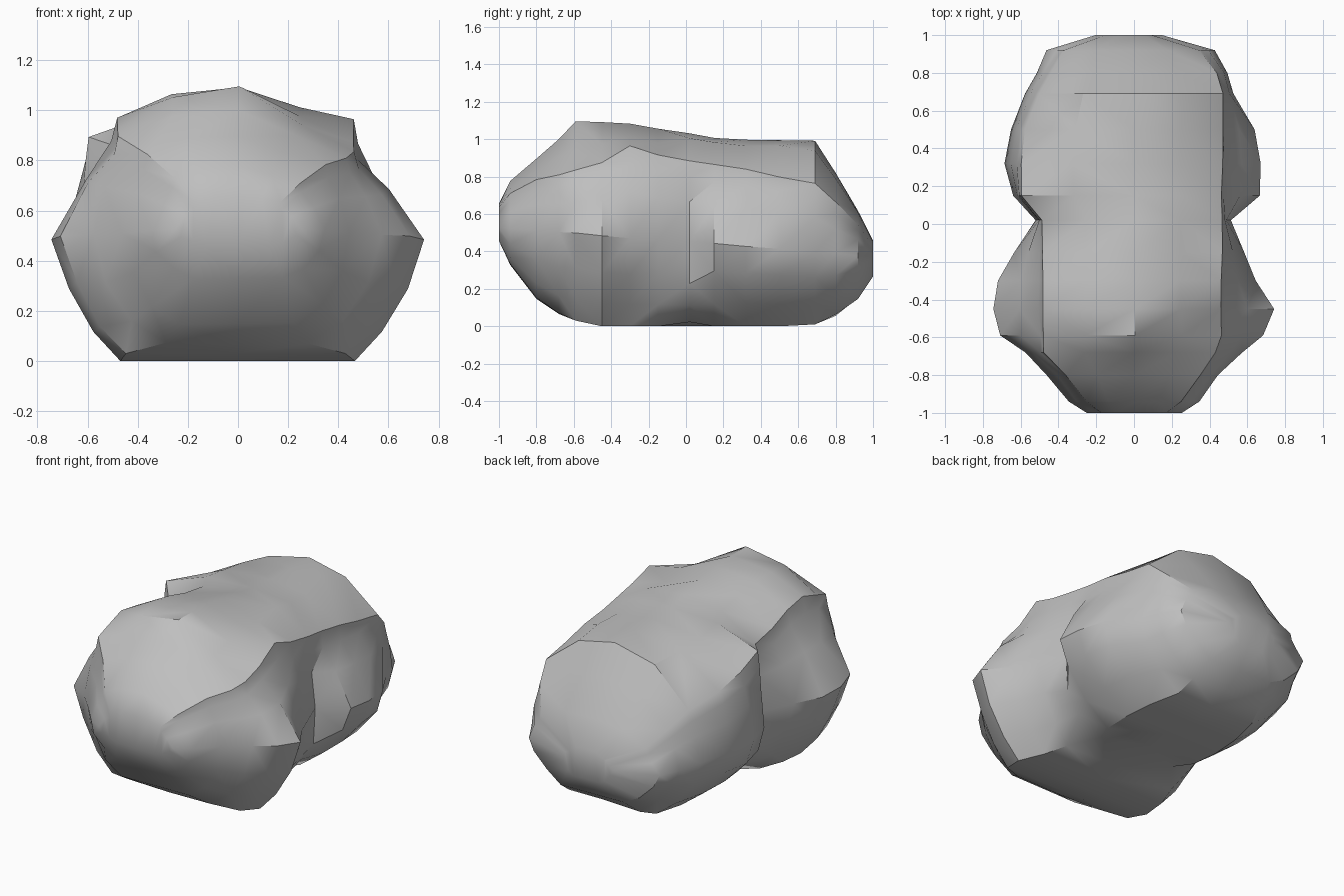
import bpy, bmesh, random

if "Cube" in bpy.data.objects:
    bpy.data.objects.remove(bpy.data.objects["Cube"])

random.seed(4)

# Boulder colour
stone = bpy.data.materials.new("stone grey")
stone.diffuse_color = (0.52, 0.52, 0.52, 1)
stone.use_nodes = True
stone.node_tree.nodes["Principled BSDF"].inputs["Base Color"].default_value = stone.diffuse_color

# Cross-sections from front to back:
# y, bottom z, top z, widest left x, widest right x,
# shoulder left x, shoulder right x, shoulder left z, shoulder right z
SECTIONS = [
    (-1.00, .46, .66, -.25, .25, -.18, .18, .63, .63),
    (-0.94, .33, .78, -.35, .35, -.26, .26, .73, .71),
    (-0.80, .15, .90, -.46, .45, -.37, .36, .83, .78),
    (-0.68, .07, 1.0, -.58, .57, -.49, .45, .90, .81),
    (-0.59, .03, 1.09, -.71, .68, -.50, .48, .93, .83),
    (-0.45, 0, 1.09, -.745, .74, -.50, .48, .97, .88),
    (-0.30, 0, 1.085, -.72, .64, -.50, .48, .95, .96),
    (-0.15, 0, 1.06, -.63, .58, -.50, .48, .89, .92),
    (0.02, 0, 1.03, -.52, .51, -.50, .48, .86, .88),
    (0.15, 0, 1.01, -.64, .66, -.61, .48, .89, .86),
    (0.32, 0, 1.0, -.68, .67, -.62, .48, .83, .84),
    (0.50, 0, 1.0, -.655, .64, -.60, .48, .77, .80),
    (0.69, .01, .99, -.58, .53, -.52, .48, .71, .76),
    (0.80, .06, .82, -.51, .50, -.45, .45, .61, .66),
    (0.92, .15, .62, -.46, .43, -.38, .36, .52, .54),
    (1.00, .27, .46, -.20, .15, -.15, .10, .43, .43),
]


def underside(y):
    """Fractions of width and height for the lower flank at this depth."""
    if abs(y) < .1:                       # waist: steep underside
        return (.50, .05), (.82, .25), (.98, .5), (1, 1)
    if y > 0:                             # rear lobe: undercut
        return (.48, 0), (.72, .28), (.93, .66), (1, 1)
    if y < -.6:                           # nose: rounder
        return (.50, 0), (.74, .2), (.92, .56), (1, 1)
    return (.63, 0), (.77, .24), (.91, .6), (1, 1)


def half_ring(y, bottom, top, wide_z, wide_x, sh_x, sh_z):
    """One side of a section, from the base up to the top shoulder."""
    def mix(a, b, t):
        return a + (b - a) * t
    crown = .45 if y < 0 and sh_x > 0 else .8
    pts = [(wide_x * fx, mix(bottom, wide_z, fz)) for fx, fz in underside(y)]
    pts += [(mix(wide_x, sh_x, .55), mix(wide_z, sh_z, .5)),
            (sh_x, mix(wide_z, sh_z, .80)),
            (sh_x * .97, sh_z),
            (sh_x * .52, mix(sh_z, top, crown))]
    return pts


# Skin the sections into one lumpy body
bm = bmesh.new()
rings = []
for y, zb, zt, xl, xr, sl, sr, zl, zr in SECTIONS:
    wide = .45 - .08 * y
    right = half_ring(y, zb, zt, wide, xr, sr, zr)
    left = half_ring(y, zb, zt, wide, xl, sl, zl)
    outline = [(0, zb)] + right + [(0, zt)] + left[::-1]
    ring = []
    for x, z in outline:
        rough = .006 if z > .05 else 0
        ring.append(bm.verts.new((x + random.uniform(-rough, rough), y,
                                  z + random.uniform(-rough, rough))))
    rings.append(ring)

n = len(rings[0])
for a, b in zip(rings, rings[1:]):
    for i in range(n):
        j = (i + 1) % n
        bm.faces.new((a[i], a[j], b[j], b[i]))
bm.faces.new(rings[0][::-1])
bm.faces.new(rings[-1])
bmesh.ops.triangulate(bm, faces=bm.faces[:])
bmesh.ops.recalc_face_normals(bm, faces=bm.faces[:])

mesh = bpy.data.meshes.new("boulder")
bm.to_mesh(mesh)
bm.free()
mesh.materials.append(stone)
boulder = bpy.data.objects.new("boulder", mesh)
bpy.context.collection.objects.link(boulder)

# Soft faces with hard creases
bpy.context.view_layer.objects.active = boulder
boulder.select_set(True)
bpy.ops.object.shade_smooth_by_angle(angle=0.6)
